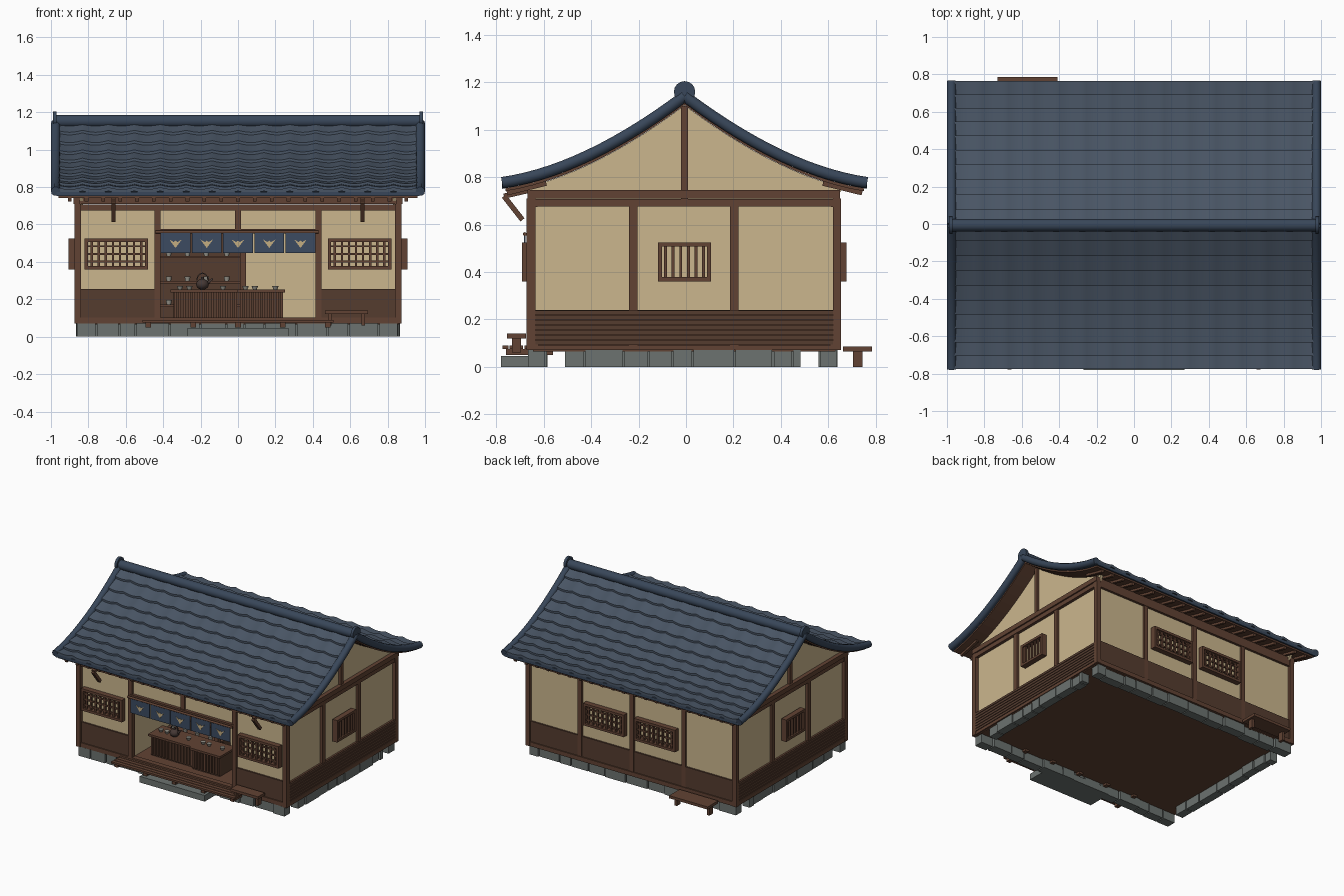
import bpy, bmesh, math, random
from mathutils import Vector, Matrix

random.seed(4)
default_cube = bpy.data.objects.get("Cube")
if default_cube:
    bpy.data.objects.remove(default_cube)


def material(name, *rgb):
    mat = bpy.data.materials.new(name)
    mat.use_nodes = True
    mat.diffuse_color = (*rgb, 1)
    mat.node_tree.nodes["Principled BSDF"].inputs["Base Color"].default_value = (*rgb, 1)
    return mat


TILE = material("slate blue tile", .066, .09, .128)
RIDGE = material("dark blue ridge tile", .04, .062, .1)
PLASTER = material("cream plaster", .6, .47, .27)
TIMBER = material("brown timber", .12, .055, .033)
BOARD = material("dark brown board", .09, .045, .028)
STONE = material("grey stone", .15, .17, .16)
CLOTH = material("indigo cloth", .045, .07, .12)
CREST = material("tan crest", .55, .42, .22)
IRON = material("dark iron", .06, .04, .035)
CERAMIC = material("pale ceramic", .3, .29, .25)


def finish(name, mat, bm, smooth=False):
    bmesh.ops.recalc_face_normals(bm, faces=bm.faces)
    mesh = bpy.data.meshes.new(name)
    bm.to_mesh(mesh)
    bm.free()
    mesh.materials.append(mat)
    obj = bpy.data.objects.new(name, mesh)
    bpy.context.collection.objects.link(obj)
    if smooth:
        bpy.ops.object.select_all(action='DESELECT')
        obj.select_set(True)
        bpy.context.view_layer.objects.active = obj
        bpy.ops.object.shade_smooth_by_angle(angle=math.radians(40))
    return obj


def assemble(name, mat, boxes=(), bars=(), mirror=False):
    """Boxes are x, y, z spans; bars are start, end, thickness."""
    bm = bmesh.new()
    for x0, x1, y0, y1, z0, z1 in boxes:
        for sign in ((1, -1) if mirror else (1,)):
            centre = Vector((sign * (x0 + x1), y0 + y1, z0 + z1)) / 2
            size = Matrix.Diagonal((x1 - x0, y1 - y0, z1 - z0, 1))
            bmesh.ops.create_cube(bm, size=1, matrix=Matrix.Translation(centre) @ size)
    for start, end, thick in bars:
        start, end = Vector(start), Vector(end)
        span = end - start
        turn = span.to_track_quat('Z', 'X').to_matrix().to_4x4()
        size = Matrix.Diagonal((thick, thick, span.length, 1))
        bmesh.ops.create_cube(bm, size=1, matrix=Matrix.Translation((start + end) / 2) @ turn @ size)
    return finish(name, mat, bm)


def prism(name, mat, outline, low, high, axis='X'):
    """Extrude an outline of (side, z) points along x or y."""
    bm = bmesh.new()
    place = (lambda a, z, d: (d, a, z)) if axis == 'X' else (lambda a, z, d: (a, d, z))
    face = bm.faces.new([bm.verts.new(place(a, z, low)) for a, z in outline])
    moved = bmesh.ops.extrude_face_region(bm, geom=[face])["geom"]
    shift = place(0, 0, high - low)
    bmesh.ops.translate(bm, vec=shift, verts=[v for v in moved if isinstance(v, bmesh.types.BMVert)])
    return finish(name, mat, bm)


def rod(name, mat, start, end, radius, tip=None):
    start, end = Vector(start), Vector(end)
    bm = bmesh.new()
    turn = (end - start).to_track_quat('Z', 'X').to_matrix().to_4x4()
    bmesh.ops.create_cone(bm, cap_ends=True, segments=16, radius1=radius,
                          radius2=radius if tip is None else tip, depth=(end - start).length,
                          matrix=Matrix.Translation((start + end) / 2) @ turn)
    return finish(name, mat, bm, True)


# Roof curve, from the ridge (t = 0) to the eave (t = 1)
MID = -.006
FRONT, BACK, SIDE = -.645, .63, .85


def roof_point(t, sign=1, drop=0):
    y = 2 * t * (1 - t) * .42 + t * t * .77
    z = (1 - t) ** 2 * 1.15 + 2 * t * (1 - t) * .835 + t * t * .785
    return MID + sign * y, z - drop


def roof_outline(drop, reach=1, steps=12):
    back = [roof_point(reach * i / steps, 1, drop) for i in range(steps, 0, -1)]
    front = [roof_point(reach * i / steps, -1, drop) for i in range(steps + 1)]
    return back + front


# Curved roof slab with boarded underside
prism("roof_slab", RIDGE, roof_outline(.012) + roof_outline(.034)[::-1], -.97, .97)
prism("roof_underside", TIMBER, roof_outline(.034, .98) + roof_outline(.046, .98)[::-1], -.96, .96)

# Overlapping courses of sagging tiles
COURSES, COLUMNS, CUTS = 10, 14, 6
bm = bmesh.new()
for sign in (-1, 1):
    for course in range(COURSES):
        upper = roof_point(course / COURSES, sign)
        lower = roof_point((course + 1) / COURSES, sign)
        previous = None
        for i in range(COLUMNS * CUTS + 1):
            x = -.97 + 1.94 * i / (COLUMNS * CUTS)
            sag = -.011 * math.sin(math.pi * (i % CUTS) / CUTS)
            ring = [bm.verts.new((x, y, z + sag + lift)) for (y, z), lift in
                    ((upper, 0), (lower, .014), (lower, -.006))]
            if previous:
                for k in range(2):
                    bm.faces.new((previous[k], ring[k], ring[k + 1], previous[k + 1]))
            previous = ring
finish("roof_tiles", TILE, bm, True)

# Round verge tiles along the gable edges
for sign in (-1, 1):
    for x in (-.975, .975):
        path = bpy.data.curves.new("verge", 'CURVE')
        path.dimensions = '3D'
        path.bevel_depth, path.bevel_resolution, path.use_fill_caps = .025, 3, True
        line = path.splines.new('POLY')
        line.points.add(14)
        for i, p in enumerate(line.points):
            p.co = (x, *roof_point(i / 14, sign, .008), 1)
        verge = bpy.data.objects.new("verge_tiles", path)
        path.materials.append(RIDGE)
        bpy.context.collection.objects.link(verge)

# Ridge roll and end discs
rod("ridge_roll", RIDGE, (-.98, MID, 1.152), (.98, MID, 1.152), .034)
for x in (-.98, .98):
    rod("ridge_end", RIDGE, (x - .01, MID, 1.16), (x + .01, MID, 1.16), .045)

# Rafters and eave struts
rafters = []
for i in range(21):
    x = -.9 + .09 * i
    for sign in (-1, 1):
        rafters.append(((x, *roof_point(.74, sign, .055)), (x, *roof_point(.97, sign, .055)), .02))
assemble("rafters", TIMBER, bars=rafters)
struts = []
for x in (-.665, .665):
    struts += [((x, -.69, .62), (x, -.768, .72), .022), ((x, -.768, .72), (x, -.66, .745), .022)]
assemble("eave_struts", TIMBER, bars=struts)

# Plaster walls and gables
assemble("front_walls", PLASTER, [(.43, SIDE, FRONT, FRONT + .02, .09, .7)], mirror=True)
assemble("transom", PLASTER, [(-.43, .43, FRONT, FRONT + .02, .565, .7)])
assemble("back_wall", PLASTER, [(-SIDE, SIDE, BACK - .02, BACK, .09, .7)])
assemble("side_walls", PLASTER, [(SIDE - .02, SIDE, FRONT, BACK, .09, .7)], mirror=True)
gable = [(-.64, .7)] + roof_outline(.047, .86)[::-1] + [(.625, .7)]
for x in (-SIDE, SIDE - .02):
    prism("gable_wall", PLASTER, gable, x, x + .02)

# Floor and shop interior
assemble("floor", TIMBER, [(-.86, .86, FRONT, BACK, .065, .09)])
assemble("shop_walls", PLASTER, [(.43, .45, FRONT, -.1, .09, .68)], mirror=True)
assemble("shop_back_wall", PLASTER, [(-.43, .43, -.12, -.1, .09, .68)])
assemble("shop_ceiling", TIMBER, [(-.45, .45, FRONT + .02, -.1, .68, .7)])
assemble("cupboard", BOARD, [(-.42, .02, -.2, -.12, .09, .56)])
assemble("shelves", TIMBER, [(-.42, .02, -.28, -.2, z, z + .012) for z in (.16, .285, .42)])
assemble("shop_post", TIMBER, [(.01, .042, -.3, -.26, .09, .57)])

# Timber frame
posts = [(.84, .875, -.672, -.635, .07, .71), (.84, .875, .62, .653, .07, .71),
         (.415, .447, -.665, -.63, .09, .69), (.415, .447, .62, .645, .09, .69)]
for y in (-.222, .203):
    posts.append((.845, .868, y - .018, y + .018, .09, .69))
posts.append((.845, .868, MID - .015, MID + .015, .69, 1.1))
assemble("posts", TIMBER, posts, mirror=True)
assemble("middle_posts", TIMBER, [(-.017, .017, -.66, -.64, .565, .69), (-.017, .017, .62, .645, .09, .69)])
beams = []
for y in (FRONT, BACK):
    beams += [(-.875, .875, y - .018, y + .018, .675, .708), (-.86, .86, y - .012, y + .012, .71, .745),
              (-.87, .87, y - .02, y + .02, .07, .102)]
beams.append((-.43, .43, -.668, -.63, .553, .575))
assemble("long_beams", TIMBER, beams)
assemble("side_beams", TIMBER, [(.845, .872, -.668, .65, .677, .708), (.845, .88, -.668, .65, .71, .745),
                                (.84, .872, -.66, .64, .07, .092)], mirror=True)

# Wainscot boards and side siding
assemble("front_wainscot", BOARD, [(.447, .84, FRONT - .012, FRONT, .1, .255)], mirror=True)
assemble("back_wainscot", BOARD, [(-.84, .84, BACK, BACK + .012, .1, .255)])
siding = [(.85, .875, -.635, .62, .094 + .021 * i, .111 + .021 * i) for i in range(7)]
assemble("side_siding", BOARD, siding, mirror=True)
assemble("siding_backing", TIMBER, [(.85, .864, -.635, .62, .09, .24)], mirror=True)


# Lattice windows, built facing the front and turned into place
def window(name, x, y, angle, width, columns, rows):
    low, high, half = .36, .525, width / 2
    parts = [(-half, half, -.035, .005, z, z + .018) for z in (low, high - .018)]
    parts += [(s - .009, s + .009, -.035, .005, low, high) for s in (.009 - half, half - .009)]
    for i in range(1, columns):
        u = -half + width * i / columns
        parts.append((u - .006, u + .006, -.026, -.012, low, high))
    for i in range(1, rows):
        z = low + (high - low) * i / rows
        parts.append((-half, half, -.024, -.014, z - .005, z + .005))
    obj = assemble(name, TIMBER, parts)
    obj.location, obj.rotation_euler.z = (x, y, 0), angle


for side in (-1, 1):
    window("front_window", side * .65, FRONT - .012, 0, .34, 9, 4)
    window("back_window", side * .212, BACK + .012, math.pi, .34, 9, 4)
    window("side_window", side * (SIDE + .022), MID, side * math.pi / 2, .225, 7, 1)

# Split door curtain with winged crests
rod("curtain_rail", TIMBER, (-.44, -.68, .56), (.43, -.68, .56), .008)
wings = [(0, -.024), (.012, -.008), (.034, .022), (.01, .008)]
crest = wings + [(0, .016)] + [(-a, b) for a, b in wings[:0:-1]]
for i in range(-2, 3):
    x = i * .167
    assemble("curtain_panel", CLOTH, [(x - .08, x + .08, -.684, -.678, .447, .558)])
    prism("curtain_crest", CREST, [(x + a, .498 + b) for a, b in crest], -.688, -.684, 'Y')

# Slatted counters
for name, left, right, front in (("left_counter", -.355, 0, -.53), ("right_counter", .0, .245, -.55)):
    assemble(name, BOARD, [(left + .01, right - .01, front, -.4, .09, .236)])
    assemble(name + "_top", TIMBER, [(left - .005, right + .005, front - .02, -.38, .236, .252)])
    count = round((right - left) / .028)
    slats = [left + .012 + i * (right - left - .03) / count for i in range(count + 1)]
    assemble(name + "_slats", TIMBER, [(x, x + .013, front - .01, front, .1, .236) for x in slats])

# Teapot and crockery
bm = bmesh.new()
bmesh.ops.create_uvsphere(bm, u_segments=16, v_segments=10, radius=.034,
                          matrix=Matrix.Translation((-.19, -.48, .28)) @ Matrix.Diagonal((1, 1, .85, 1)))
finish("teapot", IRON, bm, True)
rod("teapot_spout", IRON, (-.17, -.48, .28), (-.135, -.48, .31), .01, .005)
rod("teapot_knob", IRON, (-.19, -.48, .305), (-.19, -.48, .318), .008)
arch = [(-.19 + .03 * math.cos(a), -.48, .3 + .04 * math.sin(a)) for a in (i * math.pi / 6 for i in range(7))]
assemble("teapot_handle", IRON, bars=[(a, b, .006) for a, b in zip(arch, arch[1:])])
for x in (-.31, -.26, -.08, .04, .09, .2):
    rod("bowl", CERAMIC, (x, -.47, .252), (x, -.47, .272), .01, .018)
for x in (-.37, -.27, -.17, -.06):
    for shelf in (.172, .297, .432):
        rod("cup", CERAMIC, (x, -.24, shelf), (x, -.24, shelf + .024), .012, .016)

# Front deck, stone step and benches
deck = [(-.51, .51, -.775 + .031 * i, -.749 + .031 * i, .076, .09) for i in range(4)]
deck += [(x - .015, x + .015, -.76, -.56, .05, .076) for x in (-.48, -.24, 0, .24, .48)]
assemble("front_deck", TIMBER, deck)
assemble("step_stone", STONE, [(-.27, .27, -.78, -.59, 0, .046)])


def bench(name, left, right, front, back, foot, top):
    middle = (front + back) / 2
    legs = [(x - .01, x + .01, middle - .02, middle + .02, foot, top) for x in (left + .025, right - .025)]
    assemble(name, TIMBER, legs + [(left, right, front, back, top - .02, top)])


bench("front_bench", .465, .695, -.755, -.675, .06, .14)
bench("back_bench", -.73, -.41, .662, .785, 0, .085)


# Foundation stones with uneven joints
def stone_row(start, end):
    while start < end - .03:
        stop = min(start + random.uniform(.08, .19), end)
        yield start, stop - .008, random.uniform(-.008, .008)
        start = stop


stones = []
for y in (-.625, .6):
    stones += [(a, b, y - .034 + j, y + .034 + j, 0, .07) for a, b, j in stone_row(-.86, .86)]
for x in (-.83, .83):
    stones += [(x - .03 + j, x + .03 + j, a, b, 0, .07) for a, b, j in stone_row(-.51, .49)]
assemble("foundation_stones", STONE, stones)
